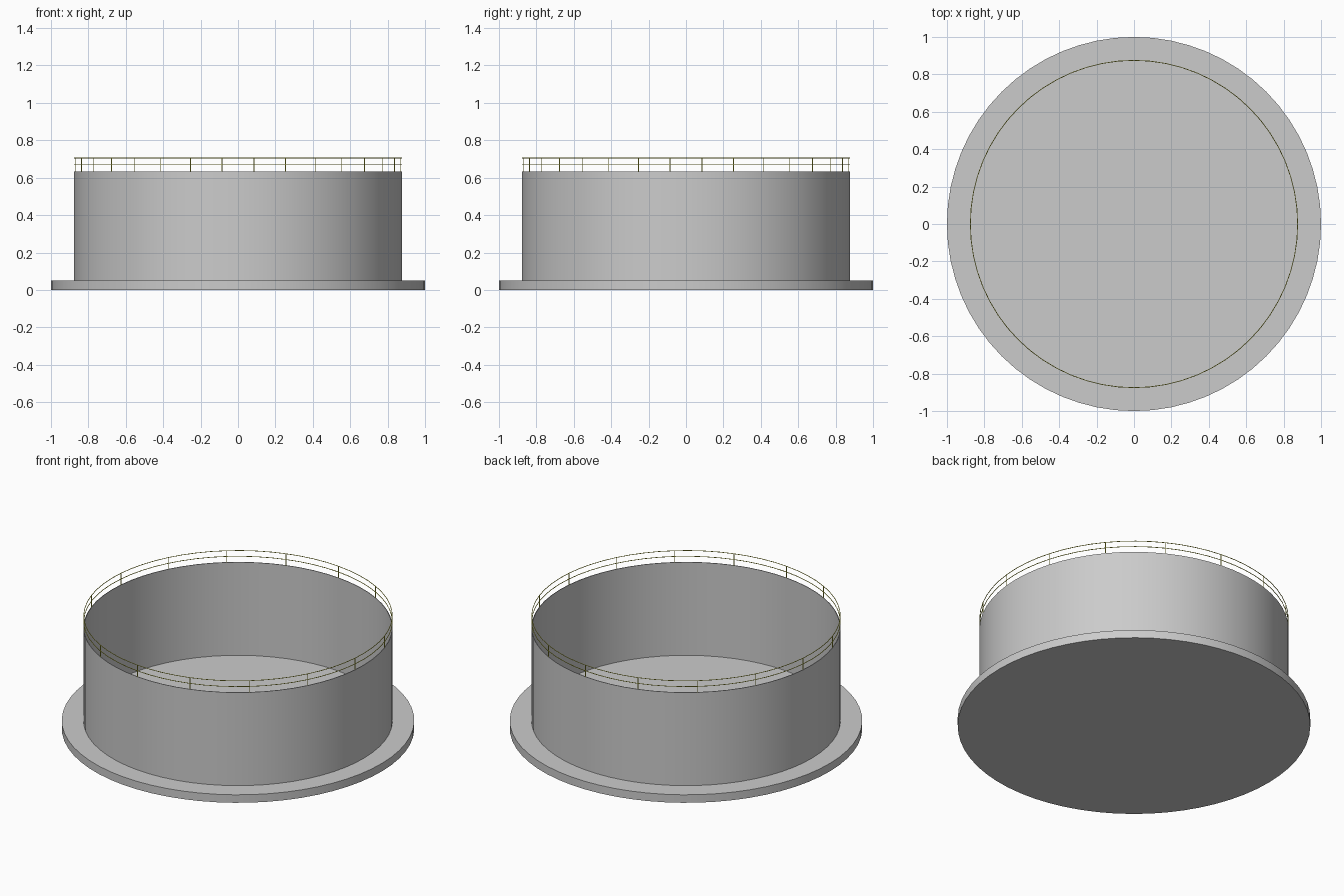
import bpy, bmesh, math

if "Cube" in bpy.data.objects:
    bpy.data.objects.remove(bpy.data.objects["Cube"])

SEG = 64
WALL_R, WALL_T = 0.877, 0.004
BASE_TOP, WALL_TOP = 0.05, 0.633
RAIL_R, TUBE = 0.875, 0.002

yellow = bpy.data.materials.new("rail_yellow")
yellow.diffuse_color = (0.75, 0.75, 0.08, 1)
yellow.use_nodes = True
yellow.node_tree.nodes["Principled BSDF"].inputs["Base Color"].default_value = yellow.diffuse_color


def smooth(ob):
    bpy.ops.object.select_all(action='DESELECT')
    ob.select_set(True)
    bpy.context.view_layer.objects.active = ob
    bpy.ops.object.shade_smooth_by_angle(angle=math.radians(35))


def lathe(name, profile, seg=SEG):
    """Spin a closed (radius, z) profile around the z axis."""
    bm = bmesh.new()
    rings = []
    for i in range(seg):
        a = 2 * math.pi * i / seg
        rings.append([bm.verts.new((r * math.cos(a), r * math.sin(a), z)) for r, z in profile])
    n = len(profile)
    for i in range(seg):
        p, q = rings[i], rings[(i + 1) % seg]
        for j in range(n):
            k = (j + 1) % n
            bm.faces.new((p[j], q[j], q[k], p[k]))
    bmesh.ops.recalc_face_normals(bm, faces=bm.faces)
    me = bpy.data.meshes.new(name)
    bm.to_mesh(me)
    bm.free()
    ob = bpy.data.objects.new(name, me)
    bpy.context.collection.objects.link(ob)
    smooth(ob)
    return ob


# Foundation disc
bpy.ops.mesh.primitive_cylinder_add(vertices=SEG, radius=1, depth=BASE_TOP,
                                    location=(0, 0, BASE_TOP / 2))
base = bpy.context.object
base.name = "foundation_disc"
smooth(base)

# Thin open-topped tank wall
lathe("tank_wall", [(WALL_R, BASE_TOP), (WALL_R, WALL_TOP),
                    (WALL_R - WALL_T, WALL_TOP), (WALL_R - WALL_T, BASE_TOP)])

# Two guard rail hoops
for name, z in (("middle_rail", 0.669), ("top_rail", 0.705)):
    section = [(RAIL_R + TUBE * math.cos(t * math.pi / 4), z + TUBE * math.sin(t * math.pi / 4))
               for t in range(8)]
    lathe(name, section).data.materials.append(yellow)

# Sixteen guard rail posts
for i in range(16):
    a = math.radians(-5.625 + 22.5 * i)
    bpy.ops.mesh.primitive_cylinder_add(
        vertices=8, radius=TUBE, depth=0.705 - WALL_TOP,
        location=(RAIL_R * math.cos(a), RAIL_R * math.sin(a), (0.705 + WALL_TOP) / 2))
    post = bpy.context.object
    post.name = f"rail_post_{i + 1}"
    post.data.materials.append(yellow)
    smooth(post)
